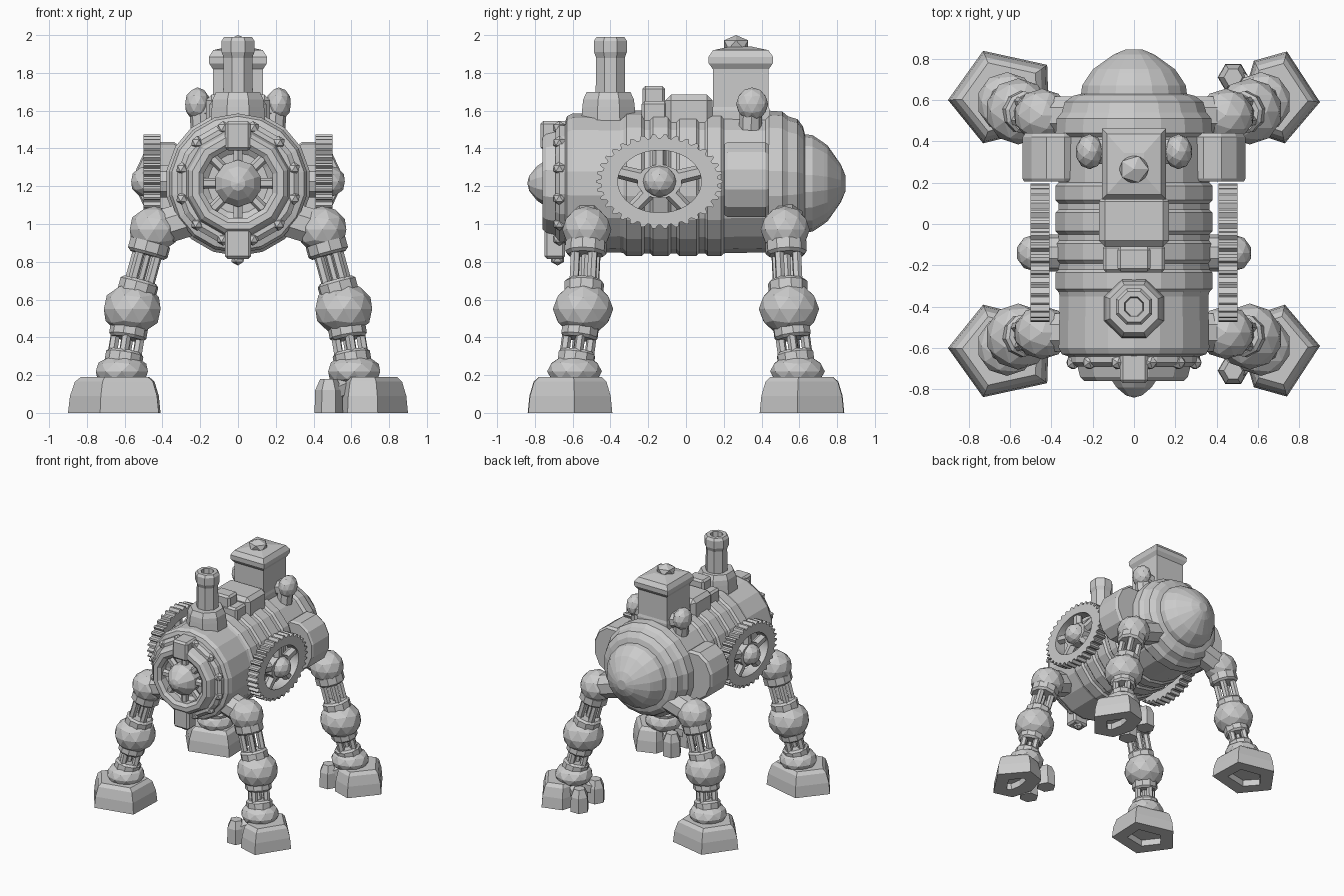
import bpy, bmesh
from math import sin, cos, pi
from mathutils import Vector, Matrix

if "Cube" in bpy.data.objects:
    bpy.data.objects.remove(bpy.data.objects["Cube"])

ROT = {'Z': Matrix.Identity(4),
       'Y': Matrix.Rotation(-pi / 2, 4, 'X'),   # local z -> +y
       'X': Matrix.Rotation(pi / 2, 4, 'Y')}    # local z -> +x


def finish(name, bm):
    bmesh.ops.remove_doubles(bm, verts=bm.verts, dist=1e-5)
    bmesh.ops.recalc_face_normals(bm, faces=bm.faces)
    me = bpy.data.meshes.new(name)
    bm.to_mesh(me)
    bm.free()
    ob = bpy.data.objects.new(name, me)
    bpy.context.collection.objects.link(ob)
    return ob


def lathe(name, prof, mat, segs=16, ring=False, scale=(1, 1), radius=None, phase=0.5):
    """Spin (radius, height) points round local z; ring=True closes the profile."""
    bm = bmesh.new()
    rows = []
    for j, (r, h) in enumerate(prof):
        row = []
        for i in range(segs):
            a = 2 * pi * (i + phase) / segs
            k = r * (radius(i, j) if radius else 1)
            row.append(bm.verts.new(mat @ Vector((k * cos(a) * scale[0], k * sin(a) * scale[1], h))))
        rows.append(row)
    n = len(rows)
    for j in range(n if ring else n - 1):
        a, b = rows[j], rows[(j + 1) % n]
        for i in range(segs):
            k = (i + 1) % segs
            bm.faces.new((a[i], a[k], b[k], b[i]))
    if not ring:
        for j in (0, -1):
            if prof[j][0] > 1e-4:
                bm.faces.new(rows[j])
    return finish(name, bm)


def at(x, y, z, axis='Z'):
    return Matrix.Translation((x, y, z)) @ ROT[axis]


def along(p, q):
    d = q - p
    return Matrix.Translation(p) @ d.to_track_quat('Z', 'Y').to_matrix().to_4x4(), d.length


def box(name, lo, hi, bevel=0.015):
    bm = bmesh.new()
    lo, hi = Vector(lo), Vector(hi)
    m = Matrix.Translation((lo + hi) / 2) @ Matrix.Diagonal((*(hi - lo), 1))
    bmesh.ops.create_cube(bm, size=1, matrix=m)
    bmesh.ops.bevel(bm, geom=list(bm.edges), offset=bevel, segments=1, affect='EDGES')
    return finish(name, bm)


def ball(name, c, r, sub=2):
    bm = bmesh.new()
    rx, ry, rz = r if isinstance(r, tuple) else (r, r, r)
    bmesh.ops.create_icosphere(bm, subdivisions=sub, radius=1,
                               matrix=Matrix.Translation(c) @ Matrix.Diagonal((rx, ry, rz, 1)))
    return finish(name, bm)


def block(name, pts, levels, hollow=0):
    """Tapered prism over a floor outline; levels are (z, scale)."""
    bm = bmesh.new()
    c = sum((Vector(p) for p in pts), Vector((0, 0))) / len(pts)
    rows = [[bm.verts.new((*(c + (Vector(p) - c) * k), z)) for p in pts] for z, k in levels]
    n = len(pts)
    for a, b in zip(rows, rows[1:]):
        for i in range(n):
            bm.faces.new((a[i], a[(i + 1) % n], b[(i + 1) % n], b[i]))
    base = bm.faces.new(rows[0])
    bm.faces.new(rows[-1])
    bmesh.ops.recalc_face_normals(bm, faces=bm.faces)
    if hollow:   # recess in the sole
        for th in (hollow, 0.005):
            bmesh.ops.inset_region(bm, faces=[base], thickness=th)
        bmesh.ops.translate(bm, verts=base.verts, vec=(0, 0, 0.05))
    return finish(name, bm)


ZC = 1.215  # boiler axis height

# Boiler barrel with raised bands, stepped rear and pointed tail cap
prof = [(0.31, -0.645), (0.355, -0.63), (0.37, -0.60), (0.365, -0.35)]
for y0, y1 in ((-0.33, -0.22), (-0.19, -0.08), (-0.05, 0.07), (0.1, 0.2)):
    prof += [(0.37, y0), (0.385, y0 + 0.015), (0.385, y1 - 0.015), (0.37, y1)]
prof += [(0.365, 0.42), (0.385, 0.44), (0.38, 0.51), (0.355, 0.54), (0.34, 0.59), (0.30, 0.62), (0.26, 0.63),
         (0.255, 0.67), (0.215, 0.73), (0.20, 0.75), (0.10, 0.82), (0.04, 0.845), (0, 0.845)]
lathe('boiler', prof, at(0, 0, ZC, 'Y'), 18)

# Front hatch: flange, bolts, wheel ring, spokes, hub and lugs
lathe('hatch_flange', [(0.325, -0.63), (0.325, -0.67), (0.30, -0.69), (0.20, -0.69), (0.16, -0.66), (0, -0.66)],
      at(0, 0, ZC, 'Y'), 18)
lathe('hatch_ring', [(0.285, -0.68), (0.27, -0.74), (0.25, -0.76), (0.215, -0.76), (0.19, -0.74), (0.19, -0.68)],
      at(0, 0, ZC, 'Y'), 12, ring=True)
lathe('hatch_hub', [(0.125, -0.66), (0.125, -0.74), (0.09, -0.79), (0.04, -0.83), (0, -0.84)],
      at(0, 0, ZC, 'Y'), 10)
for i in range(12):
    a = 2 * pi * (i + 0.5) / 12
    ball('hatch_bolt', (0.305 * cos(a), -0.67, ZC + 0.305 * sin(a)), 0.036, 1)
for i in range(8):
    a = pi * i / 4
    m, l = along(Vector((0, -0.70, ZC)), Vector((0.21 * cos(a), -0.70, ZC + 0.21 * sin(a))))
    lathe('hatch_spoke', [(0.028, 0), (0.028, l)], m, 6)
box('hatch_top_lug', (-0.068, -0.77, 1.39), (0.068, -0.62, 1.545))
box('hatch_bottom_lug', (-0.07, -0.75, 0.815), (0.07, -0.64, 1.0))
ball('hatch_bottom_bolt', (0, -0.68, 0.815), (0.04, 0.04, 0.035), 1)

# Chimney: base, stack with open rim
lathe('chimney_base', [(0.16, 1.50), (0.15, 1.62), (0.145, 1.66), (0.125, 1.70), (0.08, 1.70)], at(0, -0.41, 0), 8)
lathe('chimney_stack', [(0.085, 1.68), (0.082, 1.88), (0.094, 1.91), (0.094, 1.97), (0.08, 1.99),
                        (0.05, 1.99), (0.045, 1.93), (0, 1.93)], at(0, -0.40, 0), 8)

# Top valve box and deck plate
box('top_valve_box', (-0.15, -0.235, 1.52), (0.15, -0.10, 1.65))
box('top_valve_cap', (-0.08, -0.23, 1.62), (0.08, -0.11, 1.73))
box('top_plate', (-0.17, -0.11, 1.5), (0.17, 0.14, 1.685), 0.03)

# Rear tower with flared roof, finial and side valves
lathe('tower', [(0.2, 1.48), (0.2, 1.60), (0.192, 1.62), (0.192, 1.82), (0.22, 1.85), (0.222, 1.885),
                (0.19, 1.92), (0.07, 1.94), (0, 1.94)], at(0, 0.29, 0), 4, scale=(0.98, 1.09))
ball('tower_finial', (0, 0.265, 1.95), (0.08, 0.075, 0.05), 1)
for s in (-1, 1):
    ball('tower_valve', (0.215 * s, 0.35, 1.635), (0.068, 0.085, 0.088))
    m, l = along(Vector((0.1 * s, 0.35, 1.6)), Vector((0.22 * s, 0.35, 1.62)))
    lathe('tower_valve_pipe', [(0.065, 0), (0.065, l)], m, 8)
    m, l = along(Vector((0.19 * s, 0.34, 1.5)), Vector((0.2 * s, 0.345, 1.63)))
    lathe('tower_valve_stem', [(0.06, 0), (0.06, l)], m, 8)

# Side gears: toothed oval rim, spokes, hub, axle
TEETH = 34


def tooth(i, j):
    return (0.92, 1.0, 1.0, 0.92)[i % 4] if j < 2 else 1.0


for s in (-1, 1):
    c = Vector((0.455 * s, -0.14, 1.225))
    gear = Matrix.Translation(c) @ ROT['X']   # local x -> -z, local y -> y
    lathe('gear_rim', [(1, -0.045), (1, 0.045), (0.66, 0.045), (0.66, -0.045)], gear,
          TEETH * 4, ring=True, scale=(0.25, 0.335), radius=tooth)
    lathe('gear_disc', [(0.36, -0.035), (0.36, 0.035)], gear, 12, scale=(0.25, 0.335))
    for i in range(5):
        a = 2 * pi * i / 5 + pi / 2
        m, l = along(c, c + Vector((0, 0.235 * cos(a), 0.175 * sin(a))))
        lathe('gear_spoke', [(0.04, 0), (0.036, l)], m, 6)
    ball('gear_hub', (0.48 * s, -0.14, 1.225), (0.09, 0.09, 0.085))
    lathe('gear_axle', [(0.09, -0.15), (0.09, 0)] if s > 0 else [(0.09, 0), (0.09, 0.15)], gear, 10)
    # Side tank behind the gear
    lathe('side_tank', [(0.95, 0.205), (1, 0.22), (1, 0.42), (0.92, 0.44)], at(0.38 * s, 0, 1.235, 'Y'), 12,
          scale=(0.165, 0.205))


def strut(part, p, q, r0, r1, start, stop, rods=4):
    """Bundle of rods between two joints with a collar at each end."""
    m, l = along(p, q)
    lathe(part + '_top_collar', [(r0, start - 0.03), (r0, start + 0.025), (r0 * 0.85, start + 0.04)], m, 10)
    lathe(part + '_bottom_collar', [(r1 * 0.85, l - stop - 0.04), (r1, l - stop - 0.025), (r1, l - stop + 0.03)], m, 10)
    for i in range(rods):
        a = 2 * pi * (i + 0.5) / rods
        o = Vector((cos(a), sin(a), 0)) * 0.066
        lathe(part + '_rod', [(0.026, 0.05), (0.026, l - 0.05)], m @ Matrix.Translation(o), 6)
    lathe(part + '_core', [(0.022, 0.05), (0.022, l - 0.05)], m, 6)


# Four legs; the right-hand feet have separate inner toes
WIDE = [(0.90, 0.60), (0.73, 0.838), (0.42, 0.77), (0.41, 0.47), (0.73, 0.39)]
NARROW = [(0.90, 0.59), (0.74, 0.835), (0.58, 0.79), (0.53, 0.62), (0.58, 0.44), (0.73, 0.39)]
for s in (-1, 1):
    for t in (-1, 1):
        end = 'front' if t < 0 else 'rear'
        hip = Vector((0.445 * s, 0.525 * t, 0.97))
        knee = Vector((0.56 * s, 0.545 * t, 0.55))
        ankle = Vector((0.615 * s, 0.59 * t, 0.22))
        m, l = along(Vector((0.22 * s, 0.525 * t, 1.04)), hip)
        lathe(end + '_hip_axle', [(0.1, 0), (0.1, l)], m, 8)
        ball(end + '_hip', hip, (0.135, 0.13, 0.125))
        strut(end + '_thigh', hip, knee, 0.11, 0.105, 0.1, 0.12)
        ball(end + '_knee', knee, (0.158, 0.16, 0.14))
        strut(end + '_shin', knee, ankle, 0.1, 0.1, 0.12, 0.07)
        ball(end + '_ankle', ankle, (0.145, 0.145, 0.09))
        pts = WIDE if s < 0 else NARROW
        block(end + '_foot', [(x * s, y * t) for x, y in pts],
              [(0, 1), (0.09, 0.96), (0.165, 0.86), (0.19, 0.74)], 0.12)
        if s > 0:
            for cx, cy in ((0.48, 0.71), (0.48, 0.5)):
                toe = [(cx + 0.075 * cos(pi * k / 3), (cy + 0.075 * sin(pi * k / 3)) * t) for k in range(6)]
                block(end + '_toe', toe, [(0, 1), (0.12, 0.95), (0.18, 0.6)])
                m, l = along(Vector((cx, cy * t, 0.1)), Vector((0.62, 0.61 * t, 0.16)))
                lathe(end + '_toe_link', [(0.055, 0), (0.055, l)], m, 6)
